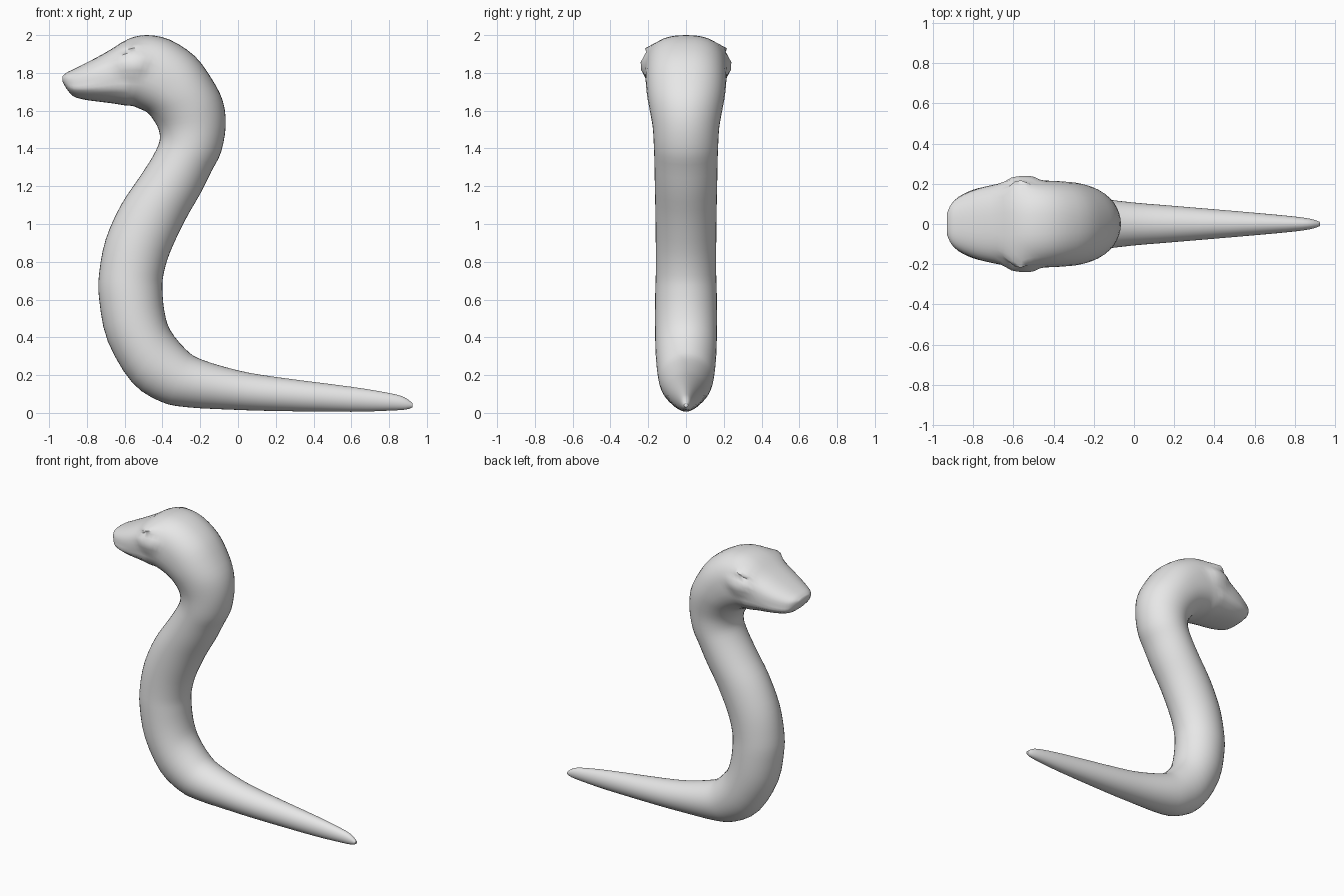
import bpy, bmesh, math
from mathutils import Vector

if "Cube" in bpy.data.objects:
    bpy.data.objects.remove(bpy.data.objects["Cube"])

SIDES, STEPS = 40, 3

grey = bpy.data.materials.new("plain grey")
grey.diffuse_color = (0.8, 0.8, 0.8, 1)
grey.use_nodes = True
grey.node_tree.nodes["Principled BSDF"].inputs["Base Color"].default_value = grey.diffuse_color

# Body sections, tail to nose: back point x, z, belly point x, z, half width
sections = [
    (0.925, 0.05, 0.925, 0.03, 0.010), (0.88, 0.083, 0.89, 0.018, 0.024),
    (0.80, 0.105, 0.80, 0.012, 0.037), (0.60, 0.138, 0.60, 0.006, 0.056),
    (0.20, 0.19, 0.20, 0.010, 0.090), (0.0, 0.225, -0.03, 0.017, 0.108),
    (-0.20, 0.285, -0.27, 0.03, 0.135), (-0.28, 0.34, -0.41, 0.06, 0.148),
    (-0.36, 0.44, -0.56, 0.16, 0.160), (-0.39, 0.54, -0.69, 0.38, 0.164),
    (-0.40, 0.65, -0.735, 0.60, 0.163), (-0.395, 0.73, -0.735, 0.74, 0.160),
    (-0.36, 0.85, -0.70, 0.92, 0.160), (-0.28, 1.02, -0.62, 1.10, 0.162),
    (-0.20, 1.16, -0.52, 1.25, 0.165), (-0.14, 1.28, -0.45, 1.36, 0.167),
    (-0.09, 1.38, -0.415, 1.44, 0.170), (-0.065, 1.52, -0.42, 1.50, 0.176),
    (-0.08, 1.65, -0.45, 1.555, 0.192), (-0.14, 1.77, -0.48, 1.59, 0.206),
    (-0.23, 1.89, -0.52, 1.61, 0.213), (-0.36, 1.975, -0.56, 1.625, 0.216),
    (-0.48, 2.0, -0.60, 1.628, 0.215), (-0.58, 1.98, -0.66, 1.638, 0.208),
    (-0.68, 1.92, -0.74, 1.648, 0.193), (-0.78, 1.865, -0.81, 1.658, 0.170),
    (-0.87, 1.82, -0.87, 1.675, 0.135), (-0.91, 1.80, -0.907, 1.715, 0.100),
    (-0.93, 1.782, -0.93, 1.755, 0.055),
]


def smooth_sections(rows):
    """Refine the sections with a curve that passes through all of them."""
    out, last = [], len(rows) - 1
    for i in range(last):
        p = [rows[max(0, min(last, i + k))] for k in (-1, 0, 1, 2)]
        for s in range(STEPS):
            t = s / STEPS
            out.append([0.5 * (2 * b + (c - a) * t + (2 * a - 5 * b + 4 * c - d) * t ** 2
                               + (3 * b - a - 3 * c + d) * t ** 3)
                        for a, b, c, d in zip(*p)])
    return out + [list(rows[-1])]


def power(v, n):
    return math.copysign(abs(v) ** (2 / n), v)


def sculpt_head(co):
    """Brow ridges, eye sockets and mouth crease, the same on both sides."""
    x, y, z = co
    if z < 1.6 or abs(y) < 0.03:
        return
    brow = 0.045 * math.exp(-((x + 0.575) / 0.065) ** 2 - ((z - 1.925) / 0.03) ** 2)
    r = ((x + 0.56) / 0.085) ** 2 + ((z - 1.855) / 0.062) ** 2
    socket = 0.028 * math.exp(-r * r)
    mouth = 0.008 * math.exp(-((z - 1.715) / 0.016) ** 2) if x < -0.58 else 0
    co.y += math.copysign(brow - socket - mouth, y)


def finish(obj):
    obj.data.materials.append(grey)
    bpy.ops.object.select_all(action='DESELECT')
    obj.select_set(True)
    bpy.context.view_layer.objects.active = obj
    bpy.ops.object.shade_smooth_by_angle(angle=math.radians(50))


# Body, neck and head as one loft
bm = bmesh.new()
rings = []
rows = smooth_sections(sections)
for i, (ax, az, bx, bz, w) in enumerate(rows):
    back, belly = Vector((ax, 0, az)), Vector((bx, 0, bz))
    mid, half = (back + belly) / 2, (back - belly) / 2
    n = 2 + 0.5 * max(0, min(1, (i / len(rows) - 0.62) / 0.15))   # boxier head
    ring = []
    for k in range(SIDES):
        a = math.tau * k / SIDES
        co = mid + half * power(math.cos(a), n)
        co.y = w * power(math.sin(a), n)
        sculpt_head(co)
        ring.append(bm.verts.new(co))
    rings.append(ring)
for r0, r1 in zip(rings, rings[1:]):
    for k in range(SIDES):
        j = (k + 1) % SIDES
        bm.faces.new((r0[k], r0[j], r1[j], r1[k]))
bm.faces.new(rings[0])
bm.faces.new(rings[-1])
bmesh.ops.recalc_face_normals(bm, faces=bm.faces)
mesh = bpy.data.meshes.new("body")
bm.to_mesh(mesh)
bm.free()
body = bpy.data.objects.new("body", mesh)
bpy.context.collection.objects.link(body)
finish(body)

# Eyes set in the sockets
for side, name in ((-1, "right_eye"), (1, "left_eye")):
    bpy.ops.mesh.primitive_uv_sphere_add(segments=20, ring_count=12, radius=1,
                                         location=(-0.56, side * 0.170, 1.855),
                                         rotation=(0, math.radians(-12), 0))
    eye = bpy.context.object
    eye.name = name
    eye.scale = (0.075, 0.034, 0.056)
    finish(eye)
